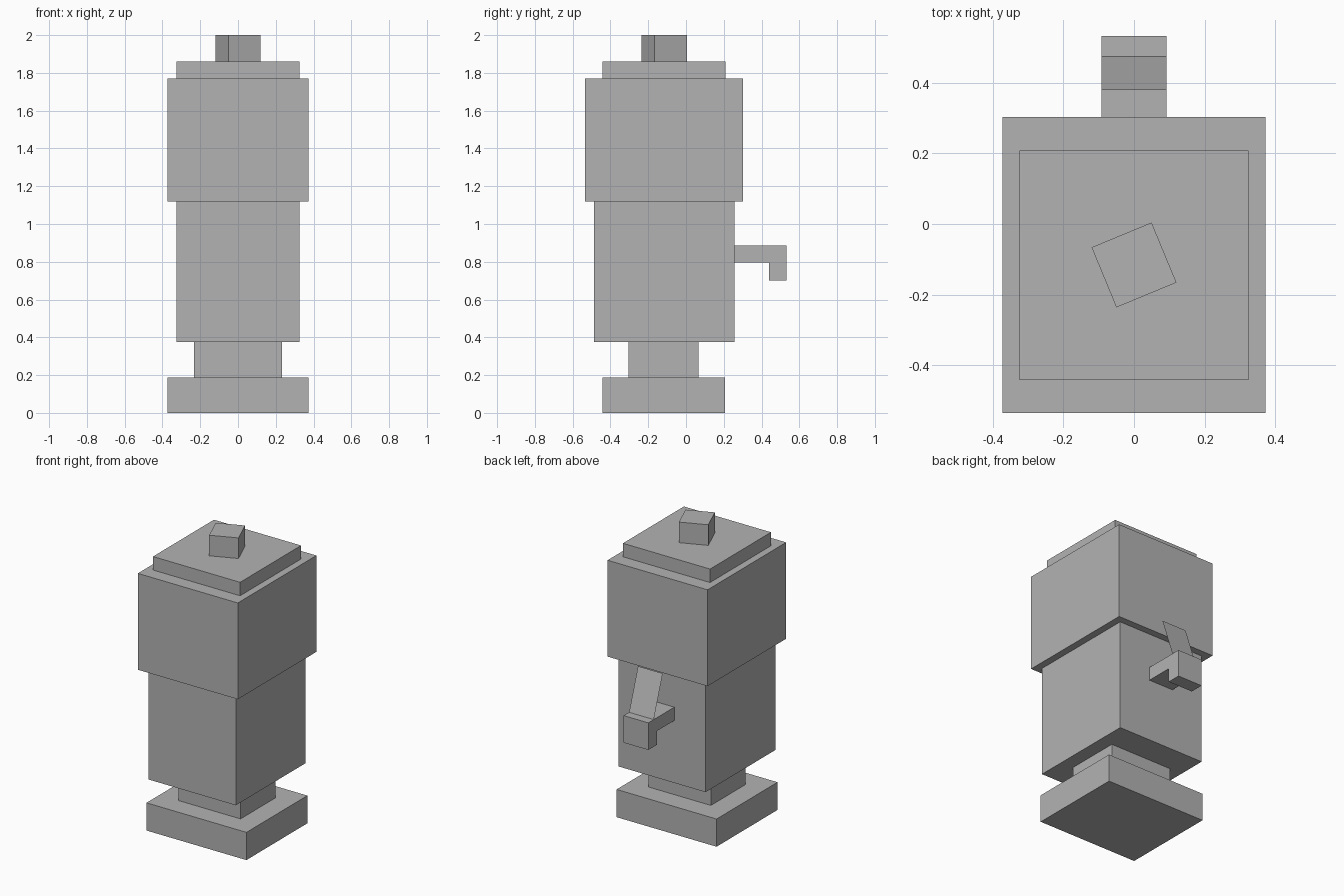
import bpy
import math
from mathutils import Vector

cube = bpy.data.objects.get("Cube")
if cube:
    bpy.data.objects.remove(cube, do_unlink=True)

# One plain grey for everything
grey = bpy.data.materials.new("plain_grey")
grey.use_nodes = True
colour = (0.45, 0.45, 0.45, 1)
grey.diffuse_color = colour
grey.node_tree.nodes["Principled BSDF"].inputs["Base Color"].default_value = colour


def finish(name):
    obj = bpy.context.object
    obj.name = obj.data.name = name
    obj.data.materials.append(grey)
    return obj


def box(name, half_x, y, z, turn=0):
    """Box centred on x = 0, spanning the y and z ranges."""
    centre = (0, sum(y) / 2, sum(z) / 2)
    bpy.ops.mesh.primitive_cube_add(size=1, location=centre, rotation=(0, 0, turn))
    obj = finish(name)
    obj.scale = (2 * half_x, y[1] - y[0], z[1] - z[0])
    return obj


# Stacked body
box("base", 0.373, (-0.443, 0.207), (0, 0.187))
box("neck", 0.232, (-0.304, 0.066), (0.187, 0.374))
box("lower_body", 0.325, (-0.488, 0.256), (0.374, 1.12))
box("upper_body", 0.373, (-0.535, 0.303), (1.12, 1.77))
box("lid", 0.325, (-0.442, 0.208), (1.77, 1.861))
box("lid_knob", 0.092, (-0.208, -0.024), (1.861, 2), math.radians(22.5))

# Tap at the back: one L-shaped profile extruded across x
profile = [(0.256, 0.795), (0.44, 0.795), (0.44, 0.702),
           (0.533, 0.702), (0.533, 0.885), (0.256, 0.885)]
n = len(profile)
verts = [(x, y, z) for x in (-0.092, 0.092) for y, z in profile]
faces = [tuple(range(n))[::-1], tuple(range(n, 2 * n))]
faces += [(i, (i + 1) % n, n + (i + 1) % n, n + i) for i in range(n)]
mesh = bpy.data.meshes.new("tap")
mesh.from_pydata(verts, [], faces)
mesh.materials.append(grey)
bpy.context.collection.objects.link(bpy.data.objects.new("tap", mesh))

# Thin tilted handle rising from the tap
low, high = Vector((0, 0.475, 0.885)), Vector((0, 0.38, 1.16))
rise = high - low
tilt = math.atan2(rise.z, rise.y)
bpy.ops.mesh.primitive_plane_add(size=1, location=(low + high) / 2,
                                 rotation=(tilt + math.pi, 0, 0))
handle = finish("tap_handle")
handle.scale = (0.184, rise.length, 1)
